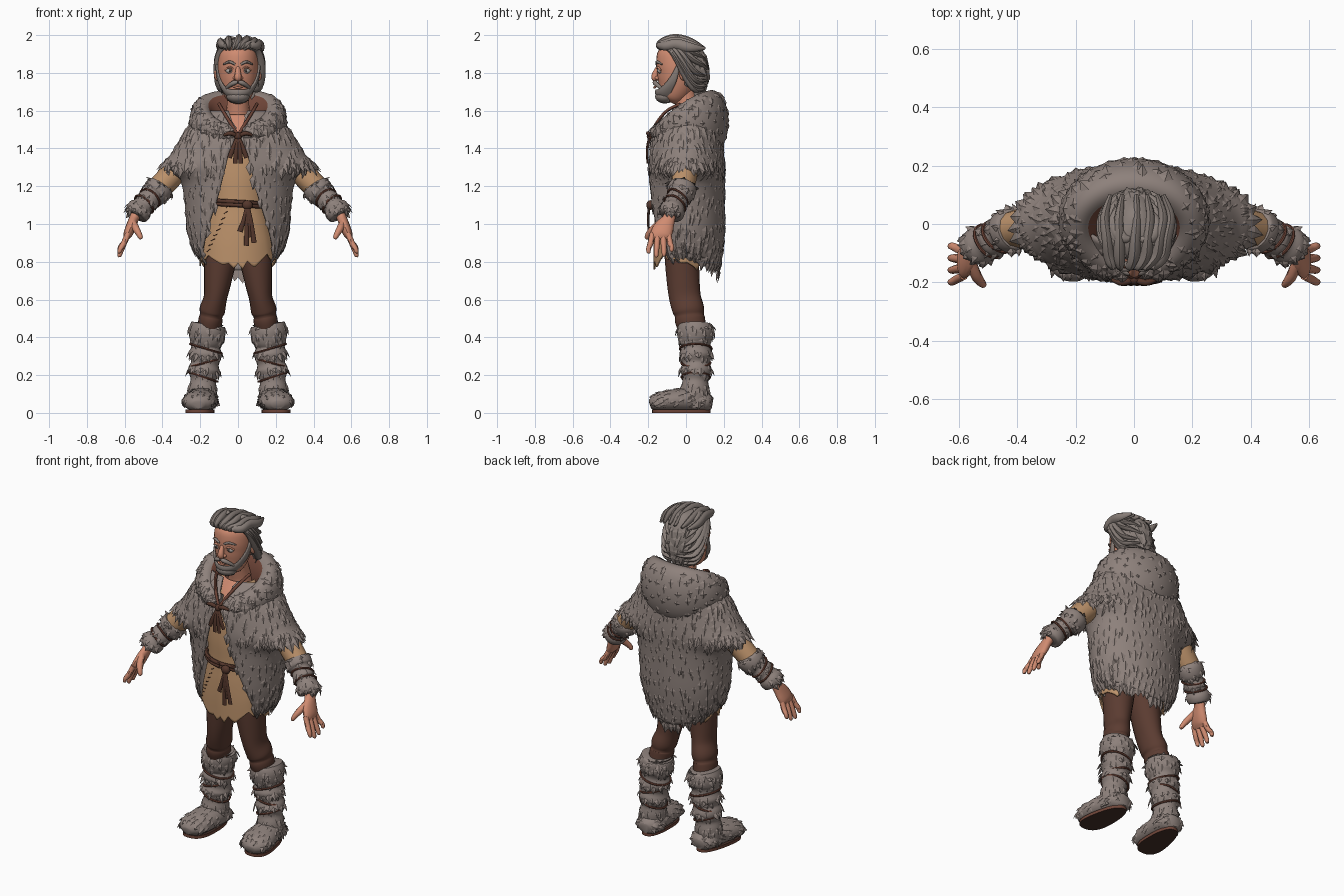
import bpy, bmesh, math, random
from mathutils import Vector, Matrix

if "Cube" in bpy.data.objects:
    bpy.data.objects.remove(bpy.data.objects["Cube"])
random.seed(4)
sin, cos, pi = math.sin, math.cos, math.pi

def mat(name, *rgb):
    m = bpy.data.materials.new(name)
    m.diffuse_color = (*rgb, 1)
    m.use_nodes = True
    m.node_tree.nodes["Principled BSDF"].inputs["Base Color"].default_value = m.diffuse_color
    return m

FUR = mat("grey_fur", .27, .22, .2)
HAIR = mat("grey_hair", .25, .21, .19)
SKIN = mat("skin", .63, .26, .165)
TAN = mat("tan_cloth", .5, .285, .145)
BROWN = mat("brown_cloth", .105, .045, .031)
LEATHER = mat("leather", .09, .038, .025)
LACE = mat("red_brown_lace", .16, .06, .04)
SOLE = mat("dark_sole", .06, .028, .021)
WHITE = mat("eye_white", .45, .42, .39)
DARK = mat("dark_iris", .06, .045, .04)

def finish(bm, name, mats, mirror=False, thick=0, smooth=True):
    bmesh.ops.recalc_face_normals(bm, faces=bm.faces)
    me = bpy.data.meshes.new(name)
    bm.to_mesh(me)
    bm.free()
    for m in mats:
        me.materials.append(m)
    ob = bpy.data.objects.new(name, me)
    bpy.context.collection.objects.link(ob)
    if smooth:
        bpy.ops.object.select_all(action='DESELECT')
        ob.select_set(True)
        bpy.context.view_layer.objects.active = ob
        bpy.ops.object.shade_smooth_by_angle(angle=math.radians(45))
    if thick:
        ob.modifiers.new("thickness", 'SOLIDIFY').thickness = thick
    if mirror:
        ob.modifiers.new("mirror", 'MIRROR')

def spline(pts, v):
    """Catmull-Rom through tuples, v in 0..1"""
    n = len(pts) - 1
    v = min(max(v, 0), 1) * n
    i = min(int(v), n - 1)
    t = v - i
    a, b, c, d = (pts[min(max(k, 0), n)] for k in (i - 1, i, i + 1, i + 2))
    return [.5 * (2*q + (r-p)*t + (2*p-5*q+4*r-s)*t*t + (3*q-p-3*r+s)*t**3) for p, q, r, s in zip(a, b, c, d)]

def grid(name, f, nu, nv, mats, closed=True, caps=True, rule=None, **kw):
    bm = bmesh.new()
    cols = nu if closed else nu + 1
    rows = [[bm.verts.new(f(i / nu, j / nv)) for i in range(cols)] for j in range(nv + 1)]
    for j in range(nv):
        for i in range(nu):
            k = (i + 1) % cols
            fc = bm.faces.new((rows[j][i], rows[j][k], rows[j+1][k], rows[j+1][i]))
            if rule:
                fc.material_index = rule(fc.calc_center_median(), (i + .5) / nu)
    if closed and caps:
        bm.faces.new(rows[0])
        bm.faces.new(rows[-1])
    finish(bm, name, mats, **kw)

def tube_fn(pts, ref=(0, 1, 0)):
    """pts: x, y, z, radius, second radius"""
    pts = [p if len(p) == 5 else (*p, p[3]) for p in pts]
    def f(u, v):
        c = spline(pts, v)
        t = Vector(spline(pts, v + .01)[:3]) - Vector(spline(pts, v - .01)[:3])
        a = Vector(ref).cross(t).normalized()
        b = t.cross(a).normalized()
        return Vector(c[:3]) + a * (c[3] * cos(2*pi*u)) + b * (c[4] * sin(2*pi*u))
    return f

def tube(name, pts, m, nu=12, nv=16, ref=(0, 1, 0), **kw):
    f = tube_fn(pts, ref)
    grid(name, f, nu, nv, [m], **kw)
    return f

def ball(name, loc, size, m, **kw):
    bm = bmesh.new()
    bmesh.ops.create_uvsphere(bm, u_segments=16, v_segments=10, radius=1,
                              matrix=Matrix.Translation(loc) @ Matrix.Diagonal((*size, 1)))
    finish(bm, name, [m], **kw)

def tufts(name, f, rows, cols, L, W, m=FUR, d=(0, 0, -1), lift=.002, keep=None, **kw):
    """flat pointed locks lying on a surface"""
    bm = bmesh.new()
    R = random.uniform
    for i in range(rows):
        for j in range(cols):
            u = ((j + .5 * (i % 2) + R(.1, .5)) / cols) % 1
            v = .02 + .97 * min((i + R(0, .9)) / (rows - .4), 1)
            p = f(u, v)
            if keep and not keep(p, u):
                continue
            n = (f(u + .01, v) - p).cross(p - f(u, v - .01))
            if n.length < 1e-9:
                continue
            n.normalize()
            if n.dot(p - f((u + .5) % 1, v)) < 0:
                n.negate()
            D = Vector(d) + Vector((R(-.2, .2), R(-.2, .2), 0))
            D = D - n * D.dot(n)
            if D.length < .35:
                continue
            D.normalize()
            s = n.cross(D)
            l, w = L * R(.7, 1.25), W * R(.7, 1.2)
            mid = p + D * l * .4
            b, a, c, t, r = [bm.verts.new(q) for q in (p - n*.005 - D*l*.25, mid + s*w - n*.004, mid - s*w - n*.004,
                             p + D*l + n*lift*R(.3, 1.3), mid + n*W*.22)]
            for q in ((b, a, r), (b, r, c), (a, t, r), (r, t, c), (b, c, t, a)):
                bm.faces.new(q)
    finish(bm, name, [m], smooth=False, **kw)

# --- Fur cape: z, half width, front y, back y, half gap
CAPE = [(1.60, .19, -.08, .14, .05), (1.52, .26, -.15, .18, .025), (1.45, .305, -.18, .19, .02),
        (1.37, .355, -.195, .2, .05), (1.305, .4, -.2, .205, .065), (1.23, .31, -.2, .205, .085),
        (1.12, .284, -.2, .205, .115), (.98, .273, -.195, .205, .16), (.87, .253, -.185, .195, .185), (.79, .222, -.175, .18, .195)]

def cape(u, v):
    z, rx, yf, yb, g = spline(CAPE, v)
    p0 = math.asin(min(g / rx, .99))
    ph = p0 + u * (2*pi - 2*p0)
    z += v**5 * (.075 * sin(ph)**2 - .035 * (1 - cos(ph)) / 2)
    return Vector((rx * sin(ph), (yf + yb)/2 - (yb - yf)/2 * cos(ph), z))

grid("fur_cape", cape, 80, 36, [FUR], closed=False, thick=.012)
tufts("cape_fur_locks", cape, 17, 34, .07, .024, lift=-.002)
# ragged locks over the upper arms
tufts("shoulder_fringe", lambda u, v: cape(u, .34 + .1 * v), 3, 40, .055, .022, lift=-.003, keep=lambda p, u: abs(p.x) > .26)

# --- Hood folded down around the neck
def hood(u, v):
    ph, s = .12 + v * (2*pi - .24), 2*pi*u
    c = (1 - cos(ph)) / 2
    r = .045 + .045 * c
    o = r * cos(s)
    return Vector(((.19 + o) * sin(ph), -.005 - (.14 + o) * cos(ph), 1.48 + .16*c - .1*c*c + (.04 + .13 * c**.8) * sin(s)))

grid("hood", hood, 24, 64, [FUR, LACE], rule=lambda p, u: int(.35 < u < .62))
tufts("hood_fur_locks", hood, 36, 12, .05, .022, lift=-.01, keep=lambda p, u: u < .26 or u > .68)

# --- Tunic: z, half width, front y, back y
TUNIC = [(1.58, .09, -.055, .09), (1.5, .17, -.115, .12), (1.4, .19, -.145, .13), (1.25, .17, -.16, .12),
         (1.11, .155, -.16, .1), (1.0, .175, -.168, .11), (.9, .195, -.172, .12), (.8, .205, -.172, .125)]

def tunic(u, v):
    z, rx, yf, yb = spline(TUNIC, v)
    ph = 2*pi*u
    saw = 2 * abs((u * 17 + .35 * sin(5*ph)) % 1 - .5) - .5
    z += v**8 * (.034 * saw * (1 + .5*sin(3*ph)) - .025 * cos(3*ph))
    return Vector((rx * sin(ph), (yf + yb)/2 - (yb - yf)/2 * cos(ph), z))

grid("tunic", tunic, 102, 40, [TAN, SKIN], caps=False, thick=.008,
     rule=lambda p, u: int(p.y < .02 and abs(p.x) < (p.z - 1.47) * .75))
for i in range(9):
    a, b = ((Vector(tunic(-.055 - .011*i + e, .58 + .042*i + g)) + Vector((0, -.003, 0))) for e, g in ((-.011, .018), (.011, 0)))
    tube("tunic_stitch", [(*a, .0022), (*b, .0022)], LEATHER, 5, 1, (0, 0, 1))

# --- Belt, knot and hanging ends
for k in range(2):
    loop = []
    for i in range(25):
        p = tunic(i / 24, 4/7 + (.012 if k else -.008))
        loop.append((p.x * 1.04, p.y * 1.06 - .002, p.z - p.x * .06, .011))
    tube("belt_cord", loop, LEATHER, 8, 72, (0, 0, 1))
ball("belt_knot", (.05, -.19, 1.1), (.028, .02, .026), LEATHER)
for x, z in ((.01, .96), (.045, .885), (.065, .93), (.085, .9)):
    tube("belt_tail", [(.05, -.195, 1.1, .01, .008), ((x + .05)/2, -.2, 1.02, .011, .006), (x, -.195, z, .014, .006)], LEATHER, 8, 8)

# --- Neck tie
ball("tie_knot", (0, -.19, 1.465), (.022, .018, .02), LEATHER)
for s in (-1, 1):
    tube("tie_bow", [(0, -.19, 1.465, .009), (.04*s, -.2, 1.48, .012), (.075*s, -.19, 1.47, .007)], LEATHER, 8, 8, (0, 0, 1))
    tube("collar_cord", [(0, -.185, 1.47, .008), (.04*s, -.155, 1.535, .009), (.08*s, -.1, 1.6, .009), (.1*s, -.03, 1.635, .009)], LACE, 8, 10)
    for x, z in ((.045, 1.35), (.015, 1.32)):
        tube("tie_tail", [(0, -.19, 1.465, .009), (x*.6*s, -.205, 1.4, .012, .007), (x*s, -.203, z, .012, .006)], LEATHER, 8, 8)

# --- Legs and boots
tube("trouser_leg", [(.085, -.02, 1.0, .085, .1), (.093, -.022, .84, .088, .092), (.107, -.015, .7, .073, .087), (.12, -.005, .61, .062, .084),
     (.136, .013, .545, .068, .084), (.142, .018, .515, .06, .077), (.146, .022, .49, .064, .08), (.155, .04, .42, .06, .07)], BROWN, 20, 32, mirror=True)
shaft = tube("boot_shaft", [(.16, .05, .455, .07), (.16, .05, .465, .09), (.163, .05, .43, .098), (.166, .05, .385, .09), (.17, .053, .35, .076),
     (.172, .053, .31, .088), (.175, .053, .265, .073), (.18, .053, .225, .084), (.183, .05, .175, .068),
     (.187, .048, .13, .075), (.19, .045, .08, .075), (.19, .045, .03, .07)], FUR, 24, 48, mirror=True)
tufts("boot_fur_locks", shaft, 15, 13, .048, .019, mirror=True, keep=lambda p, u: p.z > .06)
foot = tube("boot_foot", [(.183, .14, .05, .03), (.184, .11, .055, .07, .05), (.187, .03, .067, .08, .064), (.198, -.05, .066, .089, .061),
     (.207, -.12, .06, .088, .054), (.211, -.165, .05, .07, .043), (.212, -.19, .042, .03, .022)], FUR, 24, 20, ref=(0, 0, 1), mirror=True)
tufts("foot_fur_locks", foot, 10, 16, .042, .019, d=(.1, -.8, -.4), keep=lambda p, u: p.z > .045 and p.y > -.16, mirror=True)

def sole(u, v):
    a = 2*pi*u
    y = -.024 + .155 * math.copysign(abs(cos(a))**.8, cos(a))
    return Vector((.197 - .09 * (y + .02) + (.07 - .1 * y) * math.copysign(abs(sin(a))**.8, sin(a)), y, .018 * v))
grid("boot_sole", sole, 36, 1, [SOLE, LACE], rule=lambda p, u: 1, mirror=True)

for z, x, r, tilt in ((.34, .17, .084, .025), (.265, .176, .077, -.02), (.19, .183, .075, .025)):
    tube("boot_lace", [(x + r*cos(a), .052 + r*sin(a), z + tilt*cos(a), .006) for a in [2*pi*i/16 for i in range(17)]],
         LACE, 6, 40, (0, 0, 1), mirror=True)

# --- Arms
tube("sleeve", [(.18, .03, 1.42, .05), (.28, .01, 1.33, .058), (.345, -.005, 1.265, .066), (.42, -.02, 1.187, .064)], TAN, 12, 8, mirror=True)
CUFF = [(.4, -.012, 1.21, .05), (.41, -.016, 1.195, .074), (.44, -.03, 1.162, .074), (.458, -.04, 1.145, .056), (.48, -.052, 1.12, .062),
        (.5, -.06, 1.1, .054), (.52, -.07, 1.075, .067), (.54, -.08, 1.05, .062), (.545, -.083, 1.042, .035)]
cuff = tube("fur_cuff", CUFF, FUR, 20, 32, mirror=True)
tufts("cuff_fur_locks", cuff, 8, 12, .038, .017, d=(.6, -.2, -.75), mirror=True, keep=lambda p, u: p.z > 1.06)
for v in (.42, .6):
    ring = tube_fn([(*c[:3], .061) for c in CUFF])
    tube("cuff_lace", [(*ring(i/14, v + .05*sin(i*2*pi/14)), .0058) for i in range(15)], LACE, 6, 36, (.6, -.2, -.75), mirror=True)

# --- Hands
tube("palm", [(.53, -.08, 1.07, .028, .03), (.55, -.09, 1.03, .026, .034), (.567, -.115, .985, .027, .052),
     (.583, -.132, .945, .024, .056), (.592, -.135, .92, .012, .048)], SKIN, 16, 14, mirror=True)
for i, z in enumerate((.845, .825, .83, .855)):
    y = -.177 + .028*i
    y2 = -.137 + (y + .135) * 1.45
    tube("finger", [(.582, y, .95, .015), (.603, (y + y2)/2, .9, .0155), (.622, y2, z + .025, .013), (.628, y2, z + .004, .01), (.628, y2, z, .003)],
         SKIN, 8, 10, mirror=True)
tube("thumb", [(.557, -.13, 1.01, .018), (.54, -.175, .975, .019), (.523, -.2, .945, .015), (.514, -.208, .925, .011), (.512, -.209, .92, .003)],
     SKIN, 8, 10, mirror=True)

# --- Neck and head
tube("neck", [(0, .025, 1.47, .085, .08), (0, .02, 1.57, .066, .066), (0, 0, 1.65, .058, .06), (0, -.01, 1.72, .058, .06)], SKIN, 20, 10)
HEAD = [(0, -.09, 1.648, .03, .03), (0, -.08, 1.67, .066, .066), (0, -.055, 1.73, .092, .098), (0, -.042, 1.79, .104, .113),
        (0, -.038, 1.85, .107, .12), (0, -.034, 1.91, .096, .112), (0, -.03, 1.945, .05, .06)]
tube("head", HEAD, SKIN, 28, 24)
tube("nose", [(0, -.14, 1.84, .012), (0, -.155, 1.815, .013), (0, -.165, 1.785, .018), (0, -.162, 1.768, .017), (0, -.15, 1.76, .006)], SKIN, 12, 12)
ball("nostril", (.016, -.152, 1.773), (.011, .014, .01), SKIN, mirror=True)
ball("ear", (.112, -.012, 1.795), (.016, .024, .036), SKIN, mirror=True)
ball("eye", (.043, -.135, 1.812), (.023, .017, .016), WHITE, mirror=True)
ball("iris", (.042, -.15, 1.812), (.007, .004, .008), DARK, mirror=True)
tube("eyelid", [(.018, -.147, 1.814, .005), (.043, -.15, 1.83, .006), (.068, -.133, 1.814, .005)], SKIN, 8, 8, (0, 0, 1), mirror=True)
tube("eyebrow", [(.015, -.156, 1.845, .006), (.045, -.152, 1.858, .008), (.078, -.127, 1.845, .004)], HAIR, 8, 8, (0, 0, 1), mirror=True)

# --- Beard and moustache
def beard(u, v):
    ph = (u - .5) * 2 * 1.6
    top = 1.712 + .14 * min(1, abs(ph) / 1.5)**4
    z = top + (1.64 - top) * v
    c = spline(HEAD, min(max((z - 1.64) / .33, 0), 1))
    o = .008 + .012 * sin(pi * min(v + .1, 1)) * (1 - abs(u - .5))
    return Vector(((c[3] + o) * sin(ph), c[1] - (c[4] + o) * cos(ph), z))

grid("beard", beard, 36, 14, [HAIR], closed=False, thick=.012)
ball("beard_chin", (0, -.112, 1.675), (.062, .052, .037), HAIR)
tube("moustache", [(.002, -.166, 1.752, .009), (.025, -.163, 1.746, .013), (.052, -.142, 1.728, .01), (.07, -.122, 1.71, .004)],
     HAIR, 8, 10, (0, 0, 1), mirror=True)
tube("mouth", [(-.032, -.155, 1.73, .004), (0, -.167, 1.723, .007), (.032, -.155, 1.73, .004)], SKIN, 8, 8, (0, 0, 1))

# --- Hair cap and wavy swept-back locks
def hair(u, v):
    ph, v = 2*pi*u, min(max(v, .001), 1)
    b = (1 - cos(ph)) / 2
    e = min(max((b - .1) / .65, 0), 1)
    low = 1.925 - .225 * e * e * (3 - 2*e)
    k = sin(v * pi / 2)**.85 * (1 - .3 * b * b * v**6)
    return Vector((.006 + .117 * k * sin(ph), -.005 - (.122 + .018 * b) * k * cos(ph), 1.985 - (1.985 - low) * (1 - cos(v * pi / 2))))

grid("hair_cap", hair, 36, 18, [HAIR])
tufts("nape_locks", hair, 9, 13, .075, .026, HAIR, d=(0, .6, -1), lift=-.004, keep=lambda p, u: p.y > .0 and p.z < 1.95)
for s in (-1, 1):
    for k in range(8):
        pts = []
        a0, a1 = random.uniform(.3, .8), random.uniform(2.3, 3.1)
        for i in range(9):
            t = i / 8
            p = hair(s * (a0 + (a1 - a0) * t) / (2*pi), min(.22 + .1*k + .16*t + .05*sin(5*t + k), .97))
            r = .003 + .019 * sin(pi * min(t*.9 + .08, 1))
            pts.append((p.x * (1 + .05*(s > 0)), p.y, p.z + .004 * sin(6*t + k), r * 1.1, r * .75))
        tube("side_lock", pts, HAIR, 8, 20, (0, 0, 1))
# quiff sweeping up and over from the parting
for x0, x1, x2 in ((-.06, -.085, -.1), (-.045, -.05, -.05), (-.03, .0, .01), (-.015, .04, .055), (.0, .075, .1), (.03, .1, .125)):
    h = .968 - 2.6 * x1 * x1
    tube("quiff_lock", [(x0, -.13, 1.922, .006), ((x0 + x1)/2, -.145, 1.945, .016, .014), (x1, -.11, 1 + h, .024, .02),
         ((x1 + x2)/2, -.05, 1.01 + h, .028, .018), (x2, .025, 1 + h - .008, .025, .016), (x2 * .8, .1, 1.93, .007)], HAIR, 8, 20, (1, 0, 0))
